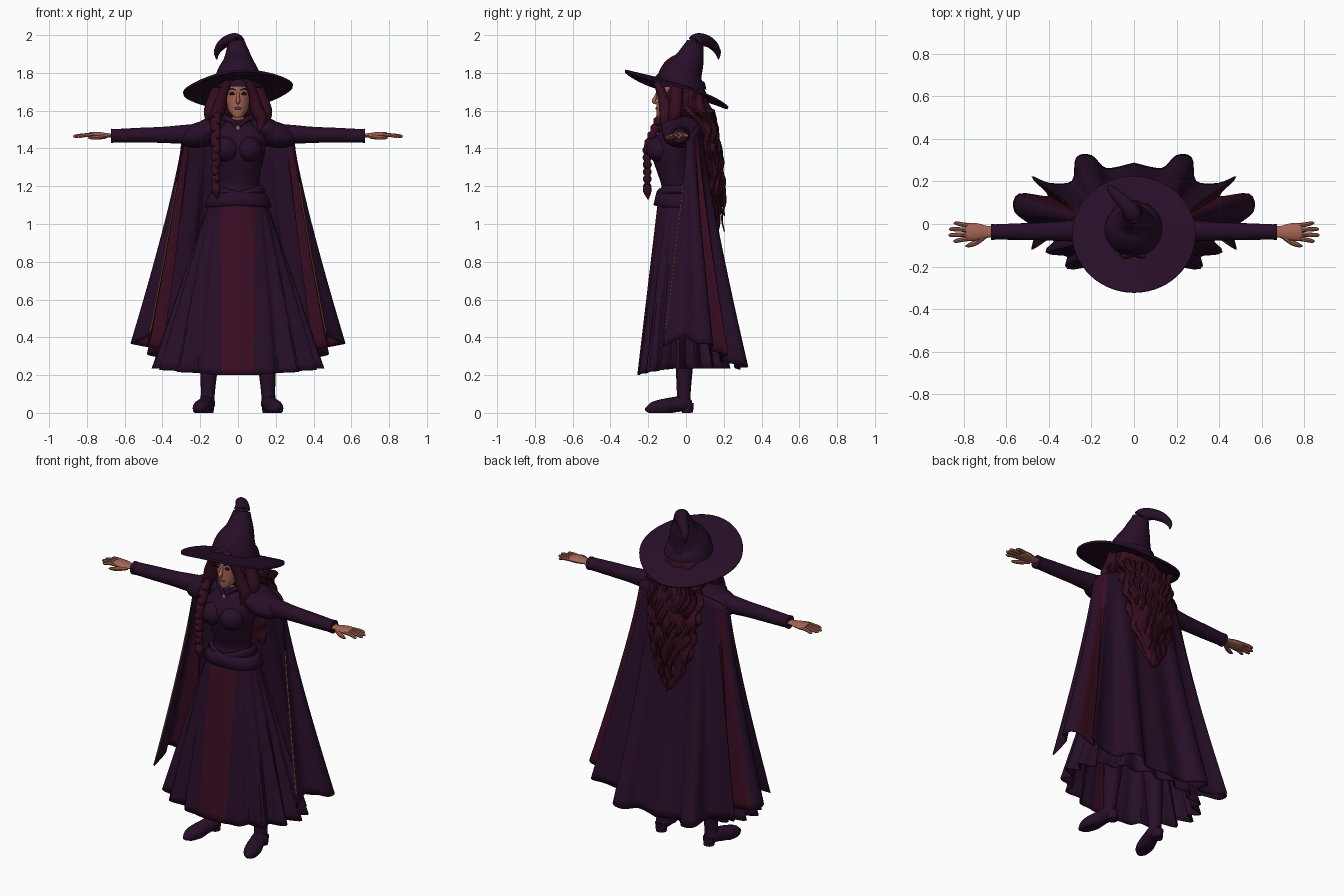
import bpy, bmesh, math
from mathutils import Vector

if "Cube" in bpy.data.objects:
    bpy.data.objects.remove(bpy.data.objects["Cube"])

def material(name, rgb):
    m = bpy.data.materials.new(name)
    m.diffuse_color = (*rgb, 1)
    m.use_nodes = True
    m.node_tree.nodes["Principled BSDF"].inputs["Base Color"].default_value = m.diffuse_color
    return m

PURPLE = material("dark purple cloth", (0.020, 0.0045, 0.021))
RED = material("wine red cloth", (0.042, 0.004, 0.016))
HAIR = material("dark red hair", (0.036, 0.004, 0.014))
SKIN = material("skin", (0.38, 0.13, 0.09))
COPPER = material("copper trim", (0.36, 0.12, 0.06))
DARK = material("dark eyes", (0.010, 0.003, 0.008))
LIPS = material("lips", (0.17, 0.035, 0.035))

def spline(pts, n):
    """Catmull-Rom through points of any dimension."""
    out = []
    for i in range(len(pts) - 1):
        p0, p1, p2 = pts[max(i - 1, 0)], pts[i], pts[i + 1]
        p3 = pts[min(i + 2, len(pts) - 1)]
        for k in range(n):
            t = k / n
            out.append(tuple(0.5 * (2 * b + (c - a) * t + (2 * a - 5 * b + 4 * c - d) * t * t
                       + (3 * b - a - 3 * c + d) * t ** 3) for a, b, c, d in zip(p0, p1, p2, p3)))
    return out + [tuple(pts[-1])]

def grid(name, rows, mats, closed=True, caps=True, rule=None, thick=0):
    """Skin rows of points; rule(row, column) picks the material."""
    w = len(rows[0])
    verts = [(p[0], p[1], max(p[2], 0)) for r in rows for p in r]
    faces, idx = [], []
    for r in range(len(rows) - 1):
        for c in range(w if closed else w - 1):
            d = (c + 1) % w
            faces.append((r * w + c, r * w + d, (r + 1) * w + d, (r + 1) * w + c))
            idx.append(rule(r, c) if rule else 0)
    if closed and caps:
        faces += [tuple(range(w)), tuple(range((len(rows) - 1) * w, len(rows) * w))]
        idx += [0, 0]
    me = bpy.data.meshes.new(name)
    me.from_pydata(verts, [], faces)
    for m in mats:
        me.materials.append(m)
    for p, i in zip(me.polygons, idx):
        p.material_index = i
    bm = bmesh.new()
    bm.from_mesh(me)
    bmesh.ops.recalc_face_normals(bm, faces=bm.faces)
    bm.to_mesh(me)
    bm.free()
    ob = bpy.data.objects.new(name, me)
    bpy.context.collection.objects.link(ob)
    if thick:
        s = ob.modifiers.new("thickness", "SOLIDIFY")
        s.thickness, s.offset = thick, 0
    return ob

def tube(name, pts, mat, sides=12, flat=1, n=5):
    """Tube along (x, y, z, radius) points; flat squashes it in its second direction."""
    ps, rows = spline(pts, n), []
    for i, p in enumerate(ps):
        t = Vector(ps[min(i + 1, len(ps) - 1)][:3]) - Vector(ps[max(i - 1, 0)][:3])
        t.normalize()
        u = t.cross(Vector((0, 0, 1)) if abs(t.z) < 0.8 else Vector((0, 1, 0))).normalized()
        v = t.cross(u)
        r = max(p[3], 0.001)
        rows.append([Vector(p[:3]) + u * r * math.cos(a) + v * r * flat * math.sin(a)
                     for a in (2 * math.pi * k / sides for k in range(sides))])
    return grid(name, rows, [mat])

def loft(name, rings, mat, sides=32, n=5, caps=True):
    """Stack of ovals given as (z, half width, front y, back y)."""
    rows = []
    for z, rx, yf, yb in spline(rings, n):
        rows.append([(rx * math.sin(a), (yf + yb) / 2 - (yb - yf) / 2 * math.cos(a), z)
                     for a in (2 * math.pi * k / sides for k in range(sides))])
    return grid(name, rows, [mat], caps=caps)

def ball(name, c, r, mat):
    bpy.ops.mesh.primitive_uv_sphere_add(segments=24, ring_count=14, location=c)
    ob = bpy.context.object
    ob.name, ob.scale = name, r
    ob.data.materials.append(mat)
    return ob

# Hat: bent crown and tilted brim
tube("hat_crown", [(0, -.03, 1.72, .138), (0, -.022, 1.79, .118), (0, .015, 1.86, .082),
     (-.005, .038, 1.925, .057), (-.012, .058, 1.968, .042), (-.045, .1, 1.972, .032),
     (-.085, .14, 1.95, .026), (-.112, .168, 1.91, .017), (-.112, .172, 1.87, .002)], PURPLE, 28)
brim = []
for r in (.08, .12, .16, .2, .24, .27, .285, .29):
    brim.append([])
    for k in range(56):
        a = 2 * math.pi * k / 56
        x, y = r * math.cos(a), r * math.sin(a) * .94
        z = 1.712 + .035 * (1 - r / .29) - .33 * y + .07 * x + .008 * math.sin(3 * a) * r / .29
        brim[-1].append((x, y - .05, z))
grid("hat_brim", brim, [PURPLE], caps=False, thick=.012)

# Head and face
loft("head", [(1.562, .016, -.148, -.11), (1.58, .036, -.155, -.06), (1.62, .06, -.157, 0),
     (1.68, .072, -.157, .03), (1.74, .075, -.156, .04), (1.79, .06, -.13, .03)], SKIN)
tube("neck", [(0, -.05, 1.48, .05), (0, -.055, 1.54, .04), (0, -.06, 1.62, .042)], SKIN)
tube("nose", [(0, -.15, 1.7, .007), (0, -.163, 1.67, .009), (0, -.17, 1.65, .012), (0, -.158, 1.638, .006)], SKIN, 10)
ball("lips", (0, -.152, 1.612), (.02, .01, .008), LIPS)
for s in (-1, 1):
    ball("eye", (s * .03, -.149, 1.69), (.017, .006, .008), DARK)
    tube("eyebrow", [(s * .012, -.158, 1.708, .003), (s * .032, -.152, 1.716, .004),
                     (s * .055, -.13, 1.708, .002)], DARK, 6)

# Hair: cap, long wavy mass at the back, loose strands, face locks and braid
ball("hair_cap", (0, -.012, 1.66), (.118, .118, .125), HAIR)
mass = []
for z, rx, yc, ry in spline([(1.74, .09, .01, .07), (1.64, .14, .04, .08), (1.54, .16, .085, .075),
                             (1.42, .165, .115, .06), (1.3, .15, .135, .055), (1.18, .125, .145, .045),
                             (1.08, .09, .152, .032), (1.0, .045, .16, .02), (.96, .008, .165, .006)], 6):
    row = []
    for k in range(64):
        a = 2 * math.pi * k / 64
        w = 1 + .09 * math.sin(9 * a + 3 * math.sin(z * 28)) + .05 * math.sin(z * 60)
        row.append((rx * w * math.cos(a), yc + ry * w * math.sin(a), z))
    mass.append(row)
grid("back_hair", mass, [HAIR])
for i in range(9):
    x = (i - 4) / 4
    end = .96 + .17 * abs(x) + .04 * (i % 2)
    pts = []
    for k in range(13):
        t = k / 12
        z = 1.6 + (end - 1.6) * t
        pts.append((x * (.15 - .07 * t) + .014 * math.sin(k * 1.7 + i),
                    .125 + .075 * math.sin(min(t * 1.9, 2.1)) * (1 - .5 * x * x) + .01 * math.cos(k * 1.7 + i),
                    z, .017 * (1 - t) + .003))
    tube("back_strand", pts, HAIR, 8, n=3)
for s in (-1, 1):
    tube("face_lock", [(s * .005, -.135, 1.79, .014), (s * .05, -.148, 1.755, .021), (s * .083, -.125, 1.68, .026),
         (s * .1, -.11, 1.61, .034), (s * .125, -.11, 1.55, .03), (s * .11, -.13, 1.49, .006)], HAIR, 10)
    tube("side_lock", [(s * .1, -.05, 1.74, .03), (s * .128, -.05, 1.65, .036), (s * .145, -.06, 1.58, .036),
         (s * .13, -.08, 1.5, .01)], HAIR, 10)
    tube("curl", [(s * .13, -.03, 1.66, .008), (s * .165, -.02, 1.61, .009), (s * .15, -.03, 1.57, .009),
         (s * .185, -.03, 1.53, .008), (s * .165, -.05, 1.49, .003)], HAIR, 8)
braid = []
for k in range(21):
    t = k / 20
    braid.append((-.118 + .008 * math.sin(k * 1.57), -.13 - .075 * min(1, t * 2.2), 1.58 - .38 * t,
                  .03 - .007 * t - (.008 if k % 2 else 0)))
tube("braid", braid, HAIR, 10, n=3)
tube("braid_tassel", [(-.115, -.205, 1.21, .012), (-.115, -.205, 1.18, .025), (-.11, -.2, 1.13, .003)], HAIR, 10)

# Bodice, collar and belt
loft("bodice", [(1.08, .165, -.155, .075), (1.14, .14, -.142, .055), (1.2, .11, -.13, .035),
     (1.28, .12, -.155, .035), (1.36, .138, -.18, .045), (1.43, .15, -.18, .055),
     (1.5, .165, -.135, .06), (1.54, .1, -.105, .055), (1.555, .06, -.09, .03)], PURPLE)
for s in (-1, 1):
    ball("bust", (s * .06, -.138, 1.395), (.068, .073, .068), PURPLE)
    tube("collar", [(0, -.128, 1.51, .008), (s * .035, -.115, 1.545, .013), (s * .075, -.06, 1.565, .018),
                    (s * .05, .03, 1.57, .016), (0, .05, 1.57, .014)], PURPLE, 10)
ball("brooch", (0, -.135, 1.508), (.011, .006, .014), COPPER)

def band(name, lo, hi, dip, grow):
    """Waist band with a pointed front."""
    rows = []
    for t in (0, .5, 1):
        row = []
        for k in range(48):
            a = 2 * math.pi * k / 48
            z = hi + (lo - hi) * t - dip * max(0, 1 - abs(math.sin(a)) * 1.1) * (math.cos(a) > 0)
            r = max(0, 1.21 - z) / .13
            g = grow + .004
            row.append(((.112 + .055 * r + g) * math.sin(a),
                        -.047 + .005 * r - (.083 + .035 * r + g) * math.cos(a), z))
        rows.append(row)
    grid(name, rows, [PURPLE], caps=False, thick=.01)
band("belt", 1.165, 1.205, .035, .006)
band("peplum", 1.09, 1.16, -.01, .008)

# Skirt with flared folds and a red centre panel
N, skirt = 120, []
for r in range(25):
    t = r / 24
    rx, yf, yb = .125 + .285 * t ** .9, -.14 - .115 * t, .045 + .165 * t
    a0 = math.asin(.088 / rx)
    row = []
    for k in range(N):
        u = (k - N / 2) / (N / 2)
        q = max(0, (abs(u) - .1) / .9)
        a = u / .1 * a0 if abs(u) <= .1 else math.copysign(a0 + q * (math.pi - a0), u)
        f = 1 + .085 * t * math.cos(q * 2 * math.pi * 8 + math.pi) * min(1, q * 8) + .03 * t * min(1, q * 4)
        row.append((rx * f * math.sin(a), (yf + yb) / 2 - (yb - yf) / 2 * f * math.cos(a),
                    1.17 - t * (.97 - .035 * min(1, q * 2.5))))
    skirt.append(row)
grid("skirt", skirt, [PURPLE, RED], caps=False, thick=.006,
     rule=lambda r, c: 1 if abs(c + .5 - N / 2) < N * .05 else 0)

# Cape: draped sheet whose folds open towards the hem
hem = [(.48, -.12, .35), (.47, -.02, .40), (.56, .06, .37), (.54, .14, .36), (.40, .13, .33), (.48, .22, .31),
       (.40, .19, .29), (.29, .20, .27), (.27, .31, .25), (.20, .32, .24), (.13, .26, .24), (0, .285, .23)]
half = spline(hem, 4)
cape, edge = [], []
for r in range(29):
    t = r / 28
    f, row = t ** 1.2, []
    for i, (x, y, z) in enumerate(half):
        a = i / (len(half) - 1) * math.pi / 2
        tx, ty, tz = .295 * max(math.cos(a), 0) ** .7, .005 + .075 * math.sin(a), 1.455 + .09 * math.sin(a)
        row.append((tx + (x - tx) * f, ty + (y - ty) * f, tz + (z - tz) * t))
    cape.append(row + [(-x, y, z) for x, y, z in reversed(row[:-1])])
    if 6 <= r <= 26:
        edge.append((*row[0], .004))
W = len(cape[0]) - 1
grid("cape", cape, [PURPLE, RED], closed=False, thick=.008,
     rule=lambda r, c: 1 if 12 <= min(c, W - 1 - c) < 20 else 0)

# Mirrored limbs: cape trim, shoulder layers, sleeves, hands, boots
for s in (-1, 1):
    def limb(name, pts, mat, sides=14, flat=1):
        tube(name, [(s * p[0], *p[1:]) for p in pts], mat, sides, flat)
    limb("cape_trim", edge[::4], COPPER, 6)
    ball("shoulder_mantle", (s * .19, -.025, 1.475), (.125, .1, .068), PURPLE).rotation_euler.y = s * .25
    ball("shoulder_layer", (s * .15, -.025, 1.5), (.11, .108, .062), PURPLE).rotation_euler.y = s * .4
    limb("sleeve", [(.16, -.03, 1.48, .056), (.3, -.032, 1.474, .05), (.4, -.034, 1.472, .043),
                    (.52, -.036, 1.47, .04), (.67, -.037, 1.467, .035)], PURPLE, 18)
    limb("cuff", [(.655, -.037, 1.467, .037), (.672, -.037, 1.467, .038)], PURPLE, 18)
    limb("palm", [(.65, -.037, 1.468, .027), (.69, -.037, 1.469, .028), (.735, -.037, 1.47, .04),
                  (.775, -.037, 1.47, .042), (.79, -.037, 1.47, .034)], SKIN, 16, .42)
    for i, tip in enumerate((.848, .87, .872, .85)):
        y, e = -.008 - .02 * i, (1.5 - i) * .008
        limb("finger", [(.765, y, 1.47, .011), (.81, y + e * .5, 1.47, .0105),
                        (tip - .012, y + e, 1.465, .009), (tip, y + e, 1.463, .003)], SKIN, 8)
    limb("thumb", [(.7, -.055, 1.465, .013), (.74, -.085, 1.46, .013), (.775, -.1, 1.457, .01),
                   (.793, -.104, 1.456, .003)], SKIN, 8)
    limb("boot_leg", [(.13, -.01, .55, .06), (.145, -.005, .35, .052), (.155, -.01, .2, .043),
                      (.16, -.012, .1, .037), (.162, -.012, .04, .038)], PURPLE, 18)
    limb("boot_foot", [(.158, .028, .045, .022), (.162, -.01, .05, .042), (.175, -.07, .042, .043),
                       (.192, -.13, .028, .046), (.204, -.18, .022, .036), (.212, -.215, .018, .008)], PURPLE, 16, .95)
    limb("boot_heel", [(.16, .008, 0, .03), (.16, .006, .05, .036)], PURPLE, 14)

# Smooth shading that keeps sharp edges
bpy.ops.object.select_all(action="SELECT")
bpy.context.view_layer.objects.active = bpy.context.selected_objects[0]
bpy.ops.object.shade_smooth_by_angle(angle=math.radians(40))
